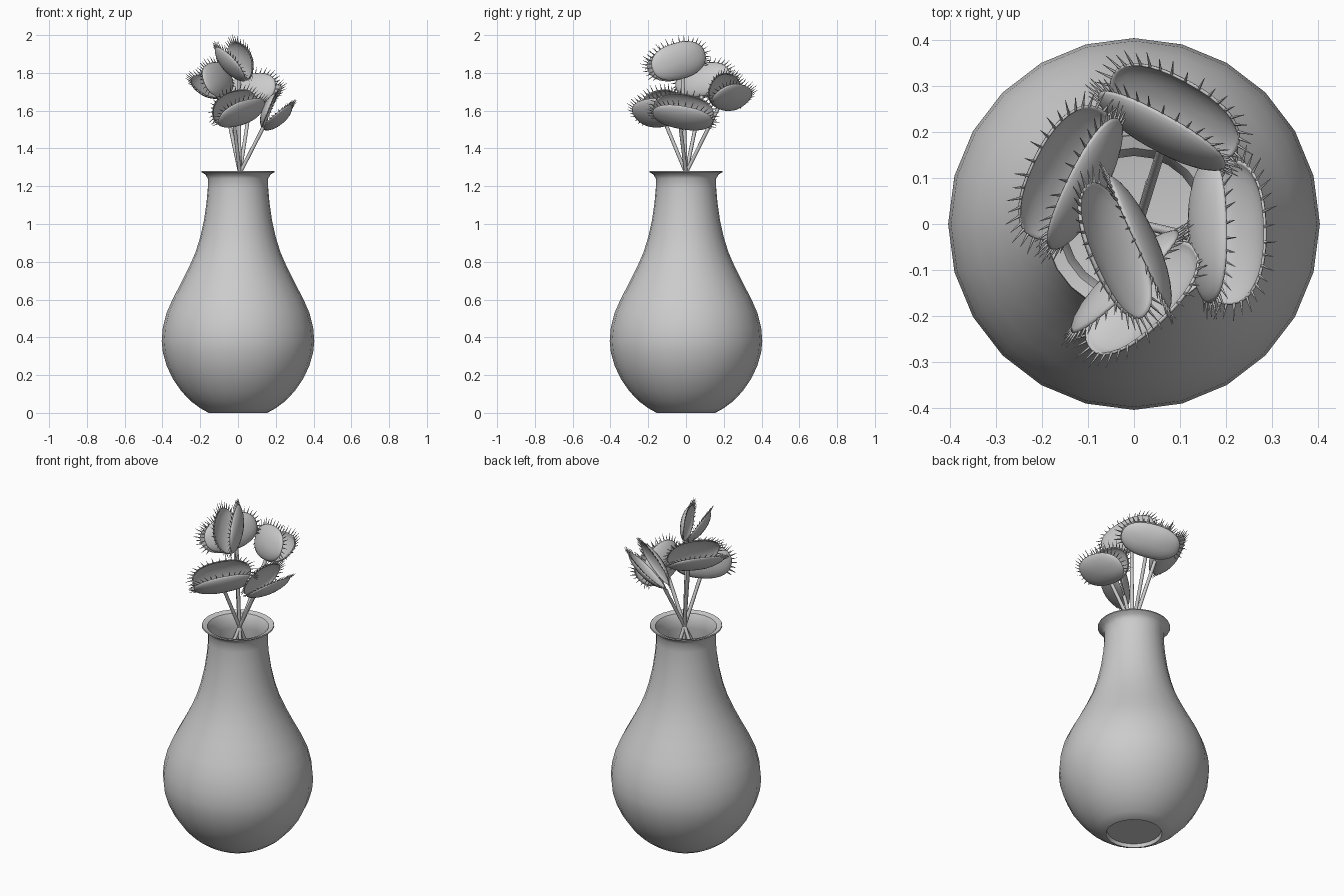
import bpy, bmesh, math
from mathutils import Vector, Matrix

if "Cube" in bpy.data.objects:
    bpy.data.objects.remove(bpy.data.objects["Cube"])


def make_object(name, bm, angle=40):
    bmesh.ops.recalc_face_normals(bm, faces=bm.faces)
    mesh = bpy.data.meshes.new(name)
    bm.to_mesh(mesh)
    bm.free()
    ob = bpy.data.objects.new(name, mesh)
    bpy.context.collection.objects.link(ob)
    bpy.ops.object.select_all(action='DESELECT')
    ob.select_set(True)
    bpy.context.view_layer.objects.active = ob
    bpy.ops.object.shade_smooth_by_angle(angle=math.radians(angle))
    return ob


def lathe(name, profile, sides):
    bm = bmesh.new()
    rings = []
    for r, z in profile:
        if r == 0:
            rings.append([bm.verts.new((0, 0, z))] * sides)
        else:
            rings.append([bm.verts.new((r * math.cos(math.tau * i / sides),
                                        r * math.sin(math.tau * i / sides), z))
                          for i in range(sides)])
    for a, b in zip(rings, rings[1:]):
        for i in range(sides):
            j = (i + 1) % sides
            bm.faces.new(dict.fromkeys((a[i], a[j], b[j], b[i])))
    return make_object(name, bm)


# Vase: recessed base, bulb, neck, flared lip, thin inner wall
outer = [(.155, 0), (.20, .025), (.25, .062), (.30, .115), (.345, .18), (.378, .25),
         (.398, .32), (.404, .38), (.398, .45), (.378, .53), (.345, .605), (.30, .69),
         (.26, .77), (.225, .85), (.20, .93), (.18, 1.02), (.167, 1.11), (.16, 1.19),
         (.16, 1.24), (.172, 1.262), (.195, 1.275)]
inner = [(.193, 1.281), (.165, 1.272)] + [(r - .012, z) for r, z in outer[-3:1:-1]]
lathe("vase", [(0, .02), (.145, .02), (.15, 0)] + outer + inner + [(.14, .035), (0, .035)], 24)

# Trap dimensions
HALF_LEN, HALF_H, DOME, OPEN = .158, .094, .036, math.radians(15)


def outline(t):
    c, s = math.cos(t), math.sin(t)
    f = lambda v: math.copysign(abs(v) ** .87, v)
    return HALF_LEN * f(c), HALF_H * f(s)


def lobe_point(x, h, bulge, side):
    # tilt a domed disc outward about the hinge at its lower edge
    h += HALF_H
    return Vector((x, side * (h * math.sin(OPEN) + bulge * math.cos(OPEN) + .003),
                   h * math.cos(OPEN) - bulge * math.sin(OPEN) - HALF_H))


def lobe(name, side, matrix):
    bm = bmesh.new()
    n, m = 36, 6
    centre = bm.verts.new(lobe_point(0, 0, DOME, side))
    previous = None
    for k in range(1, m + 1):
        r = math.sin(math.pi / 2 * k / m)
        ring = []
        for i in range(n):
            x, h = outline(math.tau * i / n)
            ring.append(bm.verts.new(lobe_point(x * r, h * r, DOME * (1 - r * r) ** .65, side)))
        for i in range(n):
            j = (i + 1) % n
            if previous:
                bm.faces.new((previous[i], previous[j], ring[j], ring[i]))
            else:
                bm.faces.new((centre, ring[i], ring[j]))
        previous = ring
    ob = make_object(name, bm, 60)
    ob.matrix_world = matrix
    mod = ob.modifiers.new("thickness", 'SOLIDIFY')
    mod.thickness = .006
    mod.offset = 0


def teeth(name, matrix, count=25):
    bm = bmesh.new()
    for side in (-1, 1):
        for i in range(count):
            t = math.radians(-28 + 236 * i / (count - 1))
            x, h = outline(t)
            base = lobe_point(x, h, 0, side)
            length = .032 + .008 * (i % 2)
            d = Vector((math.cos(t) * .8, math.sin(t)))
            d.normalize()
            tip = lobe_point(x + d.x * length, h + d.y * length, -.006, side)
            axis = tip - base
            rot = axis.to_track_quat('Z', 'Y').to_matrix().to_4x4()
            bmesh.ops.create_cone(bm, segments=5, radius1=.0035, radius2=.0006,
                                  depth=axis.length, cap_ends=True,
                                  matrix=Matrix.Translation((base + tip) / 2) @ rot)
    make_object(name, bm).matrix_world = matrix


def stem(name, hinge):
    pivot = Vector((.01, .0, 1.27))
    foot = pivot + (pivot - hinge) * (.22 / (hinge.z - 1.27))
    curve = bpy.data.curves.new(name, 'CURVE')
    curve.dimensions = '3D'
    curve.bevel_depth = .01
    curve.bevel_resolution = 2
    curve.use_fill_caps = True
    spline = curve.splines.new('POLY')
    spline.points.add(2)
    for p, co in zip(spline.points, (foot, pivot + (hinge - pivot) * .03, hinge)):
        p.co = (*co, 1)
    ob = bpy.data.objects.new(name, curve)
    bpy.context.collection.objects.link(ob)


# Five traps: centre, hinge direction, opening direction
traps = [
    ("top", (-.015, -.05, 1.858), (.13, -.28, -.08), (-.35, 0, 1)),
    ("front", (0, -.145, 1.605), (.24, .22, .05), (.3, -.35, .9)),
    ("right", (.19, -.015, 1.585), (.03, -1, .18), (.6, 0, .8)),
    ("back", (.075, .225, 1.69), (.28, -.15, .06), (.25, .45, .75)),
    ("left", (-.13, .1, 1.75), (.13, .27, .04), (-.55, .25, .8)),
]
for label, centre, along, opening in traps:
    x = Vector(along).normalized()
    z = Vector(opening)
    z = (z - x * z.dot(x)).normalized()
    y = z.cross(x)
    matrix = Matrix.Translation(centre) @ Matrix((x, y, z)).transposed().to_4x4()
    lobe(label + "_trap_lobe_a", -1, matrix)
    lobe(label + "_trap_lobe_b", 1, matrix)
    teeth(label + "_trap_teeth", matrix)
    stem(label + "_stem", matrix @ Vector((0, 0, -HALF_H + .002)))
